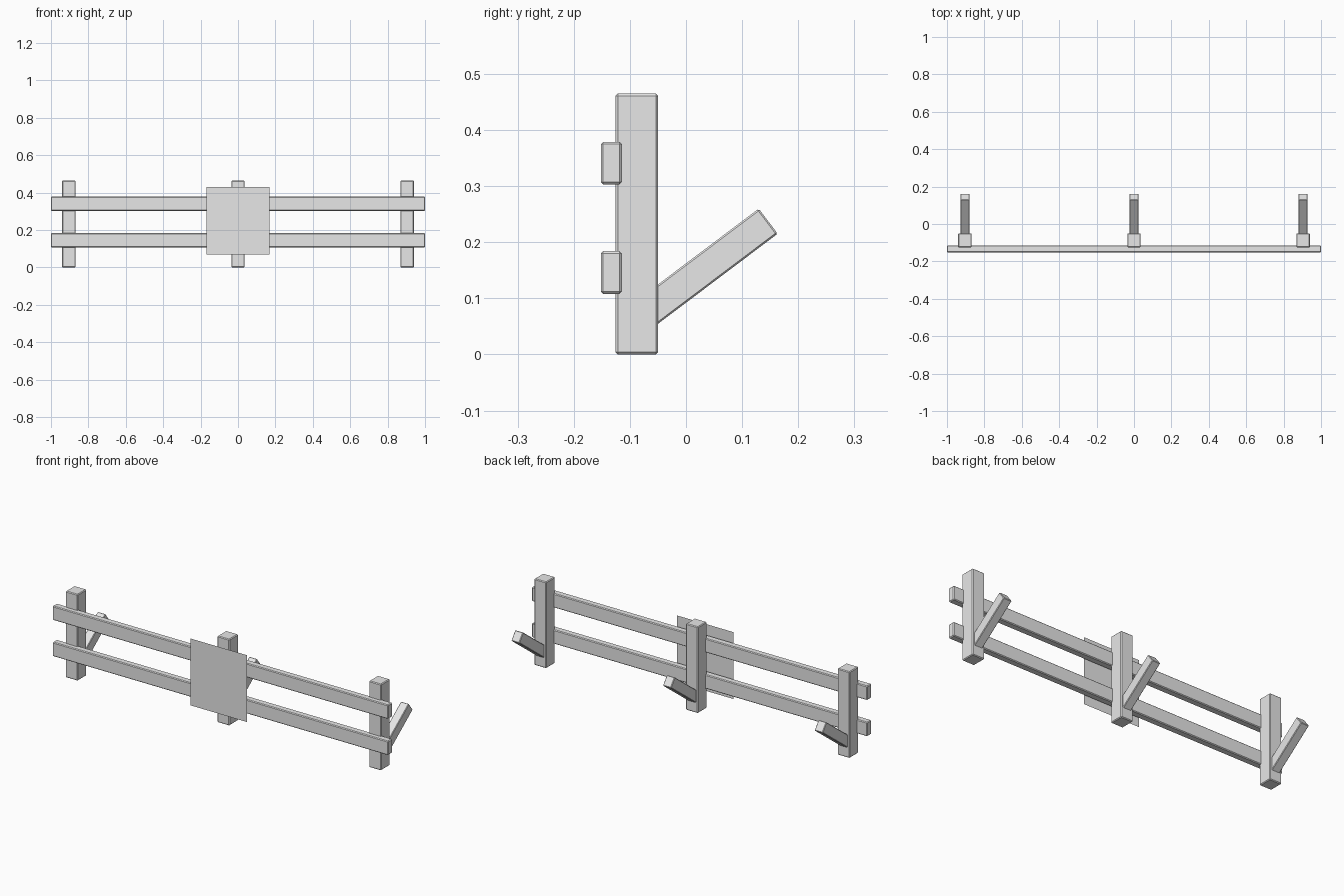
import bpy
import math
from mathutils import Vector

cube = bpy.data.objects.get("Cube")
if cube:
    bpy.data.objects.remove(cube, do_unlink=True)

# Single plain grey
grey = bpy.data.materials.new("light_grey")
grey.use_nodes = True
grey.diffuse_color = (0.8, 0.8, 0.8, 1)
grey.node_tree.nodes["Principled BSDF"].inputs["Base Color"].default_value = (0.8, 0.8, 0.8, 1)


def beam(name, centre, size, tilt=0.0, bevel=0.004):
    """Box with narrow chamfered edges, tilted about the x axis."""
    bpy.ops.mesh.primitive_cube_add(size=1, location=centre)
    obj = bpy.context.object
    obj.name = name
    obj.scale = size
    bpy.ops.object.transform_apply(location=False, rotation=False, scale=True)
    obj.rotation_euler.x = tilt
    mod = obj.modifiers.new("chamfer", 'BEVEL')
    mod.width = bevel
    mod.segments = 1
    obj.data.materials.append(grey)
    return obj


# Upright posts, each with a sloping brace behind
brace_start = Vector((0, -0.08, 0.067))
brace_end = Vector((0, 0.1465, 0.2375))
run = brace_end - brace_start
slope = math.atan2(run.z, run.y)
for side, x in (("right", -0.904), ("middle", 0), ("left", 0.904)):
    beam(side + "_post", (x, -0.0875, 0.2325), (0.072, 0.076, 0.465))
    middle = (brace_start + brace_end) / 2 + Vector((x, 0, 0))
    beam(side + "_brace", middle, (0.048, run.length, 0.056), slope, 0.003)

# Horizontal rails across the front
for level, z in (("lower", 0.146), ("upper", 0.341)):
    beam(level + "_rail", (0, -0.133, z), (2, 0.037, 0.076))

# Thin blank panel in front of the rails
bpy.ops.mesh.primitive_plane_add(size=1, location=(0, -0.163, 0.25),
                                 rotation=(math.radians(90), 0, 0))
panel = bpy.context.object
panel.name = "front_panel"
panel.scale = (0.335, 0.36, 1)
panel.data.materials.append(grey)
